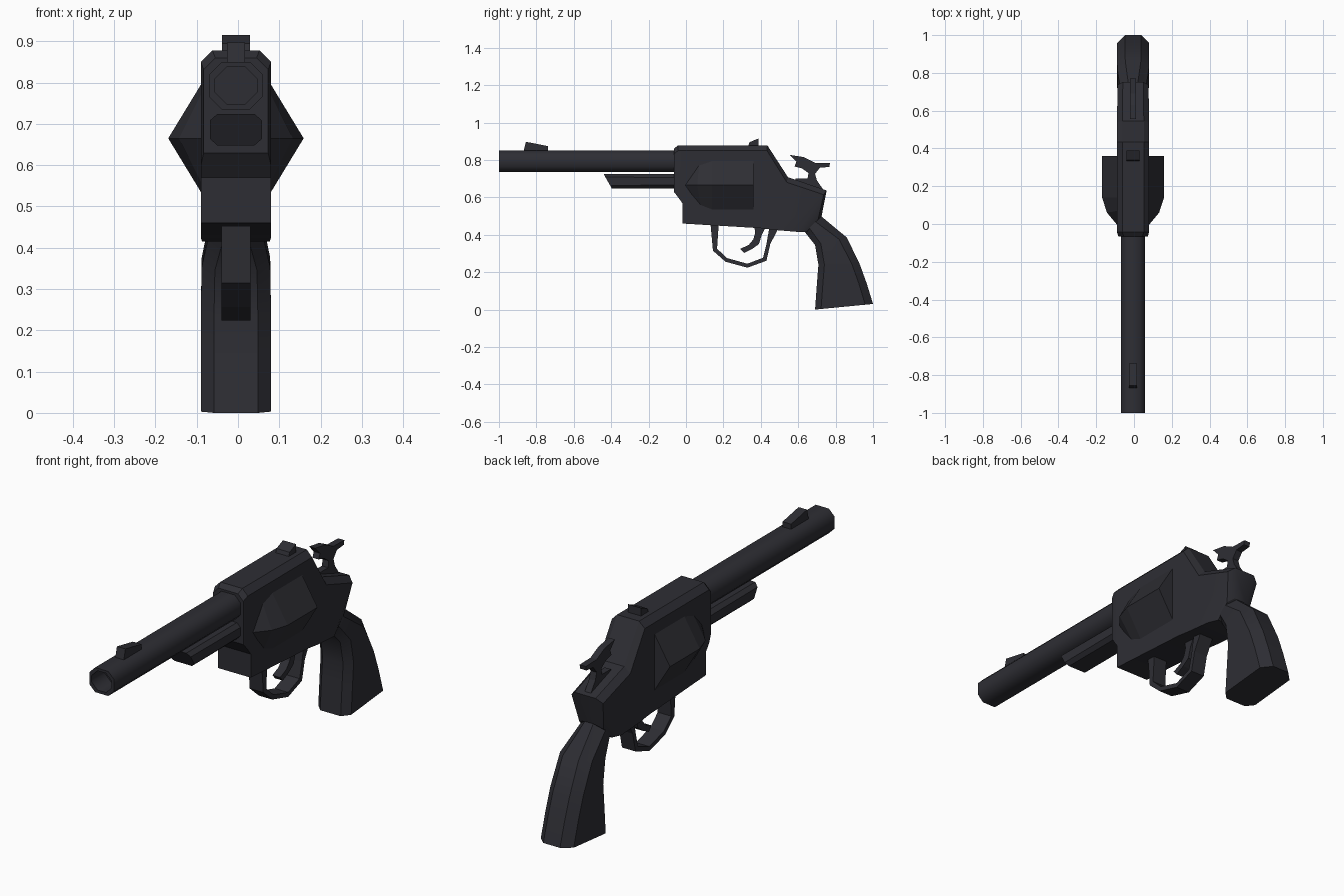
import bpy, bmesh, math

CX = -0.005  # the body sits slightly off centre

gunmetal = bpy.data.materials.new("dark gunmetal")
gunmetal.diffuse_color = (0.027, 0.027, 0.034, 1)


def finish(name, bm, angle):
    bmesh.ops.remove_doubles(bm, verts=bm.verts, dist=1e-5)
    bmesh.ops.recalc_face_normals(bm, faces=bm.faces)
    me = bpy.data.meshes.new(name)
    bm.to_mesh(me)
    bm.free()
    me.materials.append(gunmetal)
    ob = bpy.data.objects.new(name, me)
    bpy.context.collection.objects.link(ob)
    bpy.ops.object.select_all(action='DESELECT')
    ob.select_set(True)
    bpy.context.view_layer.objects.active = ob
    if angle:
        bpy.ops.object.shade_smooth_by_angle(angle=math.radians(angle))
    return ob


def skin(name, rings, angle=0):
    """Join equal-length rings of points and cap both ends."""
    bm = bmesh.new()
    vs = [[bm.verts.new(p) for p in r] for r in rings]
    n = len(vs[0])
    for a, b in zip(vs, vs[1:]):
        for i in range(n):
            j = (i + 1) % n
            bm.faces.new((a[i], a[j], b[j], b[i]))
    bm.faces.new(vs[0])
    bm.faces.new(vs[-1])
    return finish(name, bm, angle)


def loft(name, sections, c0, c1, angle=0):
    """Sections (y0, z0, y1, z1, half width); c0 and c1 chamfer the two ends."""
    rings = []
    for y0, z0, y1, z1, w in sections:
        length = math.hypot(y1 - y0, z1 - z0)
        a, b = c0 / length, 1 - c1 / length
        outline = [(-w + c0, 0), (w - c0, 0), (w, a), (w, b),
                   (w - c1, 1), (-w + c1, 1), (-w, b), (-w, a)]
        rings.append([(CX + x, y0 + (y1 - y0) * t, z0 + (z1 - z0) * t)
                      for x, t in outline])
    return skin(name, rings, angle)


def prism(name, profile, w):
    """Side profile (y, z) extruded across x."""
    return skin(name, [[(CX + s * w, y, z) for y, z in profile] for s in (-1, 1)])


# Barrel with hollow muzzle
loft("barrel", [(-.90, .748, -.90, .838, .052), (-1, .748, -1, .838, .052),
                (-1, .735, -1, .85, .064), (-.04, .735, -.04, .85, .064)],
     .03, .03, 50)

# Rod housing below the barrel, with slanted nose
loft("rod_housing", [(-.397, .648, -.44, .724, .063), (-.03, .648, -.03, .724, .063)],
     .018, .018)

# Main frame, narrowing to a neck at the grip
loft("frame", [(-.065, .63, -.065, .86, .078), (-.042, .60, -.042, .878, .085),
               (-.02, .57, -.02, .878, .085), (-.02, .46, -.015, .878, .085),
               (.40, .435, .435, .878, .085), (.48, .425, .545, .708, .085),
               (.60, .415, .752, .637, .082), (.645, .415, .725, .50, .062)],
     0, .028, 30)

# Grip, flaring below the neck
loft("grip", [(.61, .44, .71, .53, .058), (.635, .415, .725, .497, .064),
              (.69, .345, .86, .385, .083), (.708, .24, .93, .24, .085),
              (.70, .14, .966, .14, .085), (.69, 0, 1, .03, .085)],
     .032, .042, 40)

# Faceted cylinder bulging from both sides
skin("cylinder", [[(CX + w, y, .665), (CX + .08, y + dy, .665 + h), (CX - .08, y + dy, .665 + h),
                   (CX - w, y, .665), (CX - .08, y + 2 * dy, .665 - h), (CX + .08, y + 2 * dy, .665 - h)]
                  for y, w, h, dy in ((-.005, .084, .05, .015), (.06, .138, .115, .01),
                                      (.14, .164, .138, 0), (.36, .164, .138, 0))])

# Trigger guard
loft("trigger_guard", [(.131, .46, .175, .46, .035), (.144, .315, .166, .325, .035),
                       (.211, .256, .22, .275, .035), (.328, .224, .328, .245, .035),
                       (.43, .261, .412, .277, .035), (.451, .352, .43, .35, .035),
                       (.495, .435, .445, .435, .035)], 0, 0)

# Trigger
prism("trigger", [(.365, .45), (.43, .45), (.405, .40), (.39, .35), (.355, .325), (.31, .303),
                  (.29, .325), (.335, .345), (.36, .375), (.37, .41)], .02)

# Hammer with spur
prism("hammer", [(.555, .827), (.63, .815), (.69, .785), (.77, .783), (.766, .763), (.715, .758),
                 (.69, .725), (.70, .69), (.735, .64), (.58, .68), (.585, .70), (.65, .70),
                 (.655, .73), (.62, .755), (.58, .765), (.59, .79)], .016)

# Front and rear sights
prism("front_sight", [(-.87, .84), (-.856, .897), (-.738, .874), (-.738, .84)], .022)
prism("rear_sight", [(.33, .87), (.34, .895), (.388, .915), (.388, .87)], .034)
